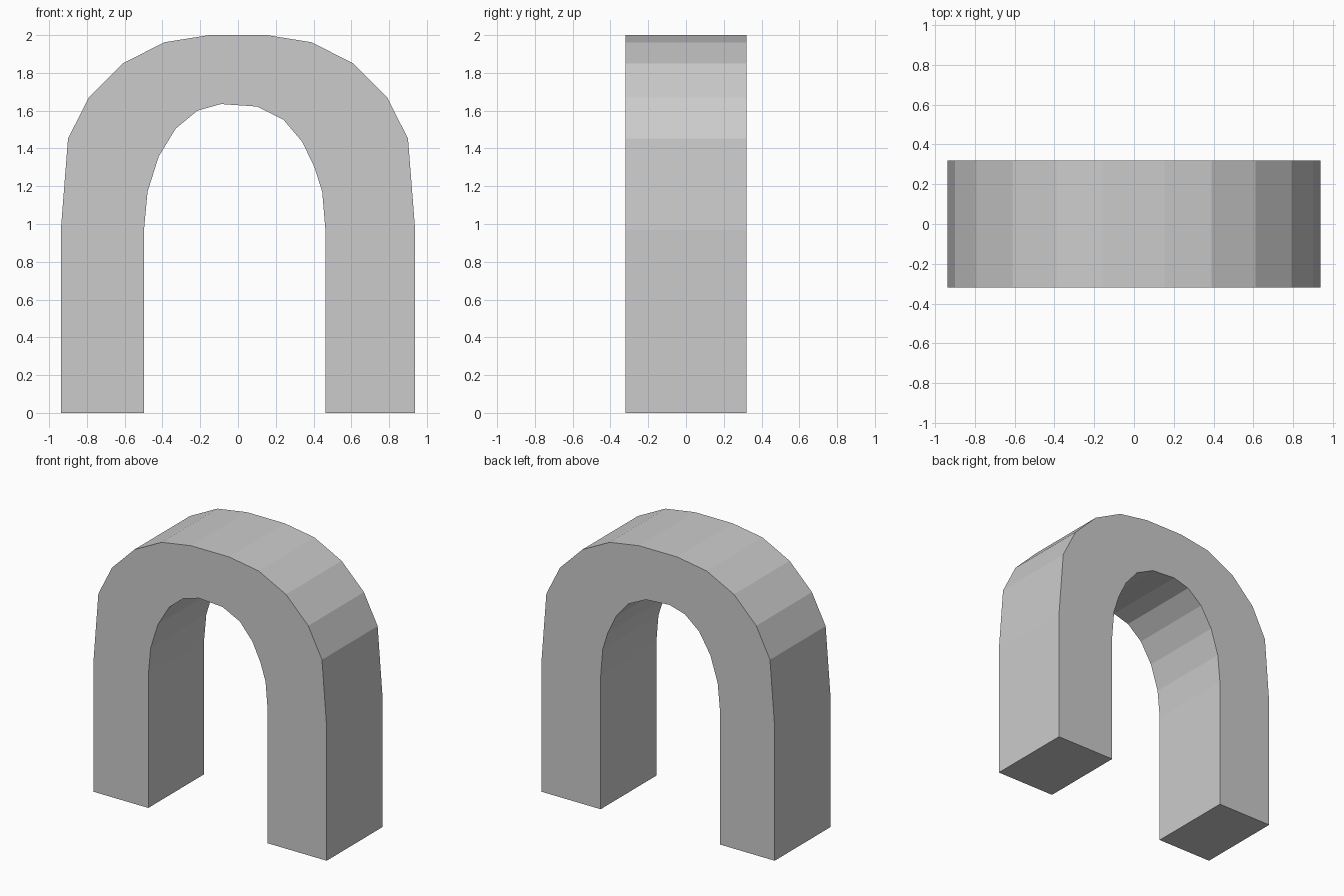
import bpy
import bmesh

if "Cube" in bpy.data.objects:
    bpy.data.objects.remove(bpy.data.objects["Cube"])

HALF_DEPTH = 0.32
SPRING = 0.967  # height where the arch meets the legs


def extrude_profile(name, points):
    """Solid from an x-z outline, extruded through the depth."""
    bm = bmesh.new()
    face = bm.faces.new([bm.verts.new((x, -HALF_DEPTH, z)) for x, z in points])
    new = bmesh.ops.extrude_face_region(bm, geom=[face])["geom"]
    verts = [g for g in new if isinstance(g, bmesh.types.BMVert)]
    bmesh.ops.translate(bm, verts=verts, vec=(0, 2 * HALF_DEPTH, 0))
    bmesh.ops.recalc_face_normals(bm, faces=bm.faces)
    mesh = bpy.data.meshes.new(name)
    bm.to_mesh(mesh)
    bm.free()
    obj = bpy.data.objects.new(name, mesh)
    bpy.context.collection.objects.link(obj)
    return obj


# Arch: symmetric outer curve, slightly uneven inner curve
outer_half = [(0.938, SPRING), (0.90, 1.452), (0.79, 1.67),
              (0.61, 1.85), (0.39, 1.962), (0.153, 2.0)]
outer = outer_half + [(-x, z) for x, z in reversed(outer_half)]
inner = [(-0.498, SPRING), (-0.479, 1.17), (-0.42, 1.357), (-0.33, 1.505),
         (-0.215, 1.60), (-0.09, 1.635), (0.10, 1.622), (0.24, 1.553),
         (0.34, 1.435), (0.405, 1.30), (0.446, 1.17), (0.463, SPRING)]
extrude_profile("arch", outer + inner)

# Legs: square blocks under each end of the arch
for name, x0, x1 in (("left_leg", -0.938, -0.498), ("right_leg", 0.463, 0.938)):
    extrude_profile(name, [(x0, 0), (x1, 0), (x1, SPRING), (x0, SPRING)])
